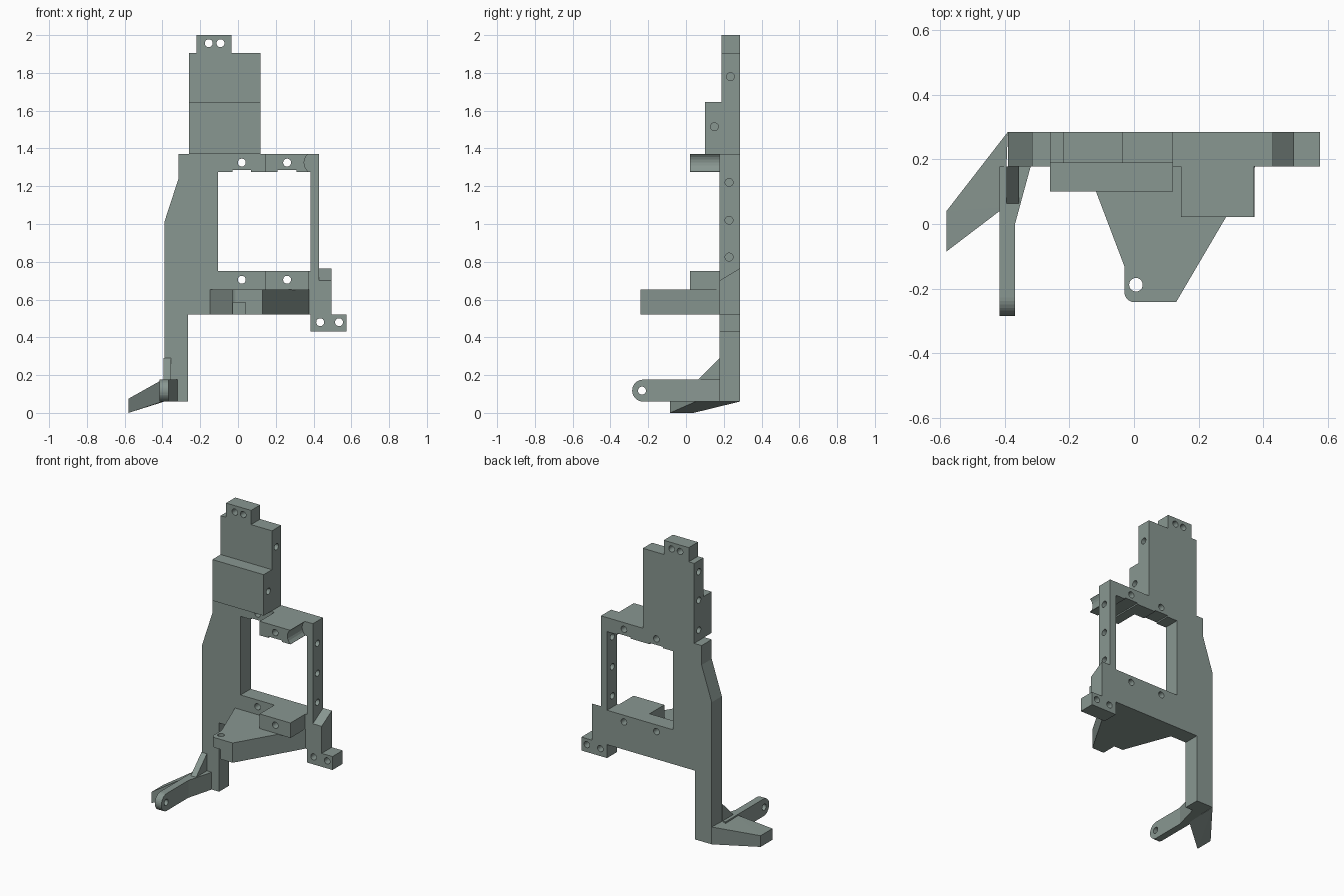
import bpy, bmesh, math

cube = bpy.data.objects.get("Cube")
if cube:
    bpy.data.objects.remove(cube, do_unlink=True)

COLOR = (0.25, 0.31, 0.285, 1)
grey = bpy.data.materials.new("grey_green")
grey.use_nodes = True
grey.diffuse_color = COLOR
bsdf = next(n for n in grey.node_tree.nodes if n.type == 'BSDF_PRINCIPLED')
bsdf.inputs["Base Color"].default_value = COLOR


def finish(name, bm):
    bmesh.ops.recalc_face_normals(bm, faces=bm.faces)
    mesh = bpy.data.meshes.new(name)
    bm.to_mesh(mesh)
    bm.free()
    mesh.materials.append(grey)
    obj = bpy.data.objects.new(name, mesh)
    bpy.context.collection.objects.link(obj)
    return obj


def place(axis, u, v, t):
    return {'x': (t, u, v), 'y': (u, t, v), 'z': (u, v, t)}[axis]


def add_prism(bm, axis, points, lo, hi):
    a = [bm.verts.new(place(axis, u, v, lo)) for u, v in points]
    b = [bm.verts.new(place(axis, u, v, hi)) for u, v in points]
    bm.faces.new(a)
    bm.faces.new(b[::-1])
    for i in range(len(a)):
        j = (i + 1) % len(a)
        bm.faces.new((a[i], a[j], b[j], b[i]))


def prism(name, axis, points, lo, hi):
    bm = bmesh.new()
    add_prism(bm, axis, points, lo, hi)
    return finish(name, bm)


def rect(u0, u1, v0, v1):
    return [(u0, v0), (u1, v0), (u1, v1), (u0, v1)]


def arc(u, v, r, start=0, end=360, n=24):
    count = n if end - start == 360 else n + 1
    angles = [math.radians(start + (end - start) * i / n) for i in range(count)]
    return [(u + r * math.cos(a), v + r * math.sin(a)) for a in angles]


def cut(obj, cutter):
    mod = obj.modifiers.new("cut", 'BOOLEAN')
    mod.operation = 'DIFFERENCE'
    mod.solver = 'EXACT'
    mod.object = cutter
    bpy.context.view_layer.objects.active = obj
    bpy.ops.object.modifier_apply(modifier=mod.name)
    bpy.data.objects.remove(cutter, do_unlink=True)


def drill(obj, axis, centres, lo, hi, r=0.021):
    bm = bmesh.new()
    for u, v in centres:
        add_prism(bm, axis, arc(u, v, r), lo, hi)
    cut(obj, finish("drill", bm))


FRONT, BACK = 0.178, 0.285

# Main frame with leg, side bracket and window
frame = prism("main_frame", 'y', [
    (-0.39, 0.06), (-0.265, 0.06), (-0.265, 0.52), (0.385, 0.52),
    (0.385, 0.43), (0.575, 0.43), (0.575, 0.52), (0.495, 0.52),
    (0.495, 0.765), (0.43, 0.765), (0.43, 1.37), (-0.315, 1.37),
    (-0.315, 1.24), (-0.39, 1.01)], FRONT, BACK)
window = [(-0.105, 0.75), (0.385, 0.75), (0.385, 1.276)]
for x in (0.26, 0.02):
    window += [(x + 0.05, 1.276), (x + 0.05, 1.285),
               (x - 0.05, 1.285), (x - 0.05, 1.276)]
window.append((-0.105, 1.276))
cut(frame, prism("window_cutter", 'y', window, 0, 0.5))
cut(frame, prism("slope_cutter", 'x',
                 [(0.16, 0.69), (0.16, 0.9), (0.3, 0.9), (0.3, 0.774)], 0.43, 0.6))
drill(frame, 'y', [(0.02, 1.325), (0.26, 1.325), (0.02, 0.705), (0.26, 0.705),
                   (0.435, 0.48), (0.535, 0.48)], 0, 0.5)
drill(frame, 'x', [(0.228, 0.825), (0.228, 1.02), (0.228, 1.22)], 0.3, 0.5)

# Upper plate with top tab
upper = prism("upper_plate", 'y', [
    (-0.26, 1.37), (0.12, 1.37), (0.12, 1.905), (-0.035, 1.905),
    (-0.035, 2.0), (-0.22, 2.0), (-0.22, 1.905), (-0.26, 1.905)], 0.188, BACK)
drill(upper, 'y', [(-0.155, 1.957), (-0.093, 1.957)], 0, 0.5)
drill(upper, 'x', [(0.235, 1.78)], 0.03, 0.2)
drill(upper, 'x', [(0.235, z) for z in (1.83, 1.64, 1.44)], -0.4, -0.17)

# Thick block on the front of the upper plate
block = prism("upper_block", 'y', rect(-0.26, 0.12, 1.37, 1.645), 0.1, 0.188)
drill(block, 'x', [(0.15, 1.515)], 0.03, 0.2)

# Bosses above and below the window
for name, low, high, hole in (("upper_boss", 1.276, 1.37, 1.325),
                              ("lower_boss", 0.65, 0.75, 0.705)):
    boss = prism(name, 'y', rect(0.145, 0.373, low, high), 0.022, FRONT)
    drill(boss, 'y', [(0.26, hole)], -0.1, 0.3)
    if name == "upper_boss":
        drill(boss, 'y', [(0.41, 1.325)], -0.1, 0.3, 0.06)
        cut(boss, prism("notch_cutter", 'y', rect(0.21, 0.31, 1.2, 1.285), -0.1, 0.3))

# Tapered shelf reaching forward
shelf = prism("front_shelf", 'z',
              [(0.375, FRONT), (-0.147, FRONT), (-0.03, -0.13)]
              + arc(0.002, -0.21, 0.032, 180, 270, 8)
              + [(0.13, -0.242), (0.285, 0.022)], 0.52, 0.652)
drill(shelf, 'z', [(0.006, -0.188)], 0.4, 0.8)
cut(shelf, prism("recess_cutter", 'z', rect(-0.1, 0.04, -0.3, -0.14), 0.4, 0.585))

# Foot arm with rounded end, tapering from the leg
arm = prism("foot_arm", 'x', [(FRONT, 0.06), (FRONT, 0.176)]
            + arc(-0.227, 0.118, 0.058, 90, 270, 16), -0.416, -0.32)
cut(arm, prism("taper_cutter", 'z',
               [(-0.368, -0.4), (-0.368, 0.0), (-0.315, 0.195), (-0.2, 0.2), (-0.2, -0.4)],
               -0.1, 0.4))
drill(arm, 'x', [(-0.233, 0.118)], -0.6, -0.2)
prism("leg_gusset", 'x', [(FRONT, 0.29), (0.062, 0.174), (FRONT, 0.174)], -0.395, -0.355)

# Sloping side foot
bm = bmesh.new()
for x, y, low, high in ((-0.58, -0.085, 0, 0.075), (-0.58, 0.04, 0, 0.075),
                        (-0.39, BACK, 0.06, 0.176), (-0.4, 0.052, 0.06, 0.176)):
    for z in (low, high):
        bm.verts.new((x, y, z))
bmesh.ops.convex_hull(bm, input=bm.verts)
finish("side_foot", bm)
